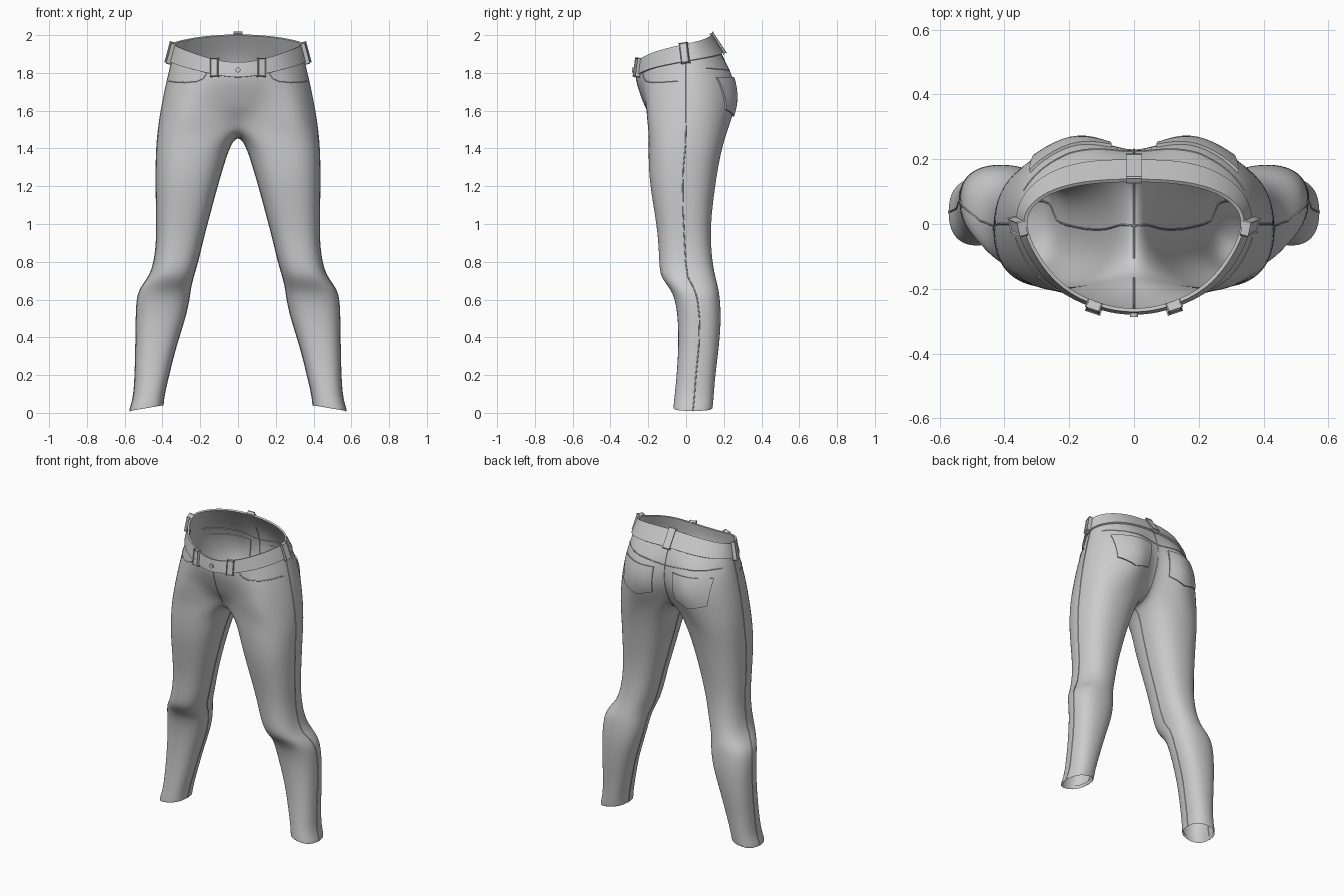
import bpy, bmesh, math
from mathutils import Vector, Matrix
from mathutils.bvhtree import BVHTree

if "Cube" in bpy.data.objects:
    bpy.data.objects.remove(bpy.data.objects["Cube"])


def make(name, verts, faces):
    me = bpy.data.meshes.new(name)
    me.from_pydata([tuple(v) for v in verts], [], faces)
    ob = bpy.data.objects.new(name, me)
    bpy.context.collection.objects.link(ob)
    return ob


def finish(ob, mirror=True, subsurf=0, thick=0, offset=1):
    """Add the usual modifiers, apply them and smooth by angle."""
    if mirror:
        m = ob.modifiers.new("mirror", 'MIRROR')
        m.use_clip = True
    if subsurf:
        s = ob.modifiers.new("smooth", 'SUBSURF')
        s.levels = s.render_levels = subsurf
    if thick:
        t = ob.modifiers.new("thickness", 'SOLIDIFY')
        t.thickness, t.offset = thick, offset
    bpy.ops.object.select_all(action='DESELECT')
    ob.select_set(True)
    bpy.context.view_layer.objects.active = ob
    bpy.ops.object.convert(target='MESH')
    bpy.ops.object.shade_smooth_by_angle(angle=math.radians(40))
    return bpy.context.view_layer.objects.active


def half_row(pts):
    """Seven points from centre front to centre back -> 13 along a spline."""
    p = [Vector(q) for q in pts]
    flip = lambda v: Vector((-v.x, v.y, v.z))
    e = [flip(p[1])] + p + [flip(p[-2])]
    out = []
    for i in range(1, len(p)):
        out += [e[i], (9 * (e[i] + e[i + 1]) - e[i - 1] - e[i + 2]) / 16]
    return out + [p[-1]]


def leg_row(z, outer, inner, front, back):
    """Rounded-square section with 12 outer and 5 inner segments."""
    angs = [-130 + 260 * i / 12 for i in range(13)] + [150, 170, 190, 210]
    cx, cy = (outer + inner) / 2, (front + back) / 2
    a, b = (outer - inner) / 2, (back - front) / 2
    row = []
    for g in angs:
        c, s = math.cos(math.radians(g)), math.sin(math.radians(g))
        x = cx + a * 1.015 * math.copysign(abs(c) ** 0.84, c)
        y = cy + b * 1.015 * math.copysign(abs(s) ** 0.84, s)
        tilt = 0.03 * (outer - x) / (outer - inner) if z < 0.1 else 0
        row.append(Vector((x, y, z + tilt)))
    return row


# Half sections of the hips, from the waist edge to the crotch
waist_top = half_row([(0, -.262, 1.85), (.12, -.24, 1.865), (.245, -.165, 1.905), (.335, -.01, 1.945),
                      (.29, .075, 1.965), (.17, .12, 1.985), (0, .13, 1.995)])
waist_low = half_row([(0, -.27, 1.775), (.12, -.25, 1.79), (.265, -.17, 1.825), (.358, 0, 1.86),
                      (.31, .115, 1.88), (.18, .18, 1.895), (0, .19, 1.905)])
hips = [waist_top, waist_low,
        half_row([(0, -.247, 1.70), (.13, -.235, 1.715), (.29, -.185, 1.735), (.383, 0, 1.755),
                  (.335, .16, 1.77), (.17, .26, 1.78), (0, .23, 1.785)]),
        half_row([(0, -.21, 1.60), (.13, -.207, 1.62), (.31, -.195, 1.63), (.407, 0, 1.64),
                  (.355, .17, 1.64), (.17, .285, 1.65), (0, .215, 1.65)]),
        half_row([(0, -.155, 1.535), (.14, -.197, 1.54), (.33, -.195, 1.54), (.425, 0, 1.54),
                  (.365, .17, 1.53), (.17, .245, 1.54), (0, .165, 1.56)])]
hips[-1] += [Vector((0, y, z)) for y, z in ((.10, 1.50), (.03, 1.475), (-.04, 1.47), (-.10, 1.485))]

# Leg sections: height, outer x, inner x, front y, back y
legs = [leg_row(*r) for r in (
    (1.42, .432, .043, -.20, .195), (1.30, .435, .08, -.198, .17), (1.2, .435, .11, -.19, .155),
    (1.05, .432, .15, -.165, .135), (.92, .430, .185, -.147, .13), (.80, .443, .212, -.143, .14),
    (.72, .47, .237, -.137, .155), (.66, .52, .252, -.085, .172), (.6, .537, .258, -.058, .18),
    (.5, .54, .28, -.043, .186), (.35, .542, .33, -.04, .175), (.2, .545, .366, -.05, .155),
    (.08, .553, .388, -.06, .147), (.03, .57, .395, -.066, .143), (0, .575, .397, -.068, .14),
    (.03, .565, .405, -.06, .13))]

# Body: hips and legs as one mirrored loft
verts, starts = [], []
for row in hips + legs:
    starts.append(len(verts))
    verts += row
faces = []
for i in range(len(starts) - 1):
    a, b = starts[i], starts[i + 1]
    n = 12 if i < len(hips) - 1 else 17
    for j in range(n):
        k = (j + 1) % 17
        faces.append((a + j, b + j, b + k, a + k))
body = finish(make("trousers_body", verts, faces), subsurf=2)
bpy.context.view_layer.update()
tree = BVHTree.FromObject(body, bpy.context.evaluated_depsgraph_get())

# Waistband
band = [v + Vector((0, 0, .004)) for v in waist_top] + list(waist_low)
finish(make("waistband", band, [(j, 13 + j, 14 + j, j + 1) for j in range(12)]), subsurf=2, thick=.011)


# Belt loops at the front, sides and centre back
def belt_loop(name, j, mirror):
    top, low = waist_top[j], waist_low[j]
    along = (waist_top[j + 1] - waist_top[j - 1]) if j < 12 else Vector((-1, 0, 0))
    along.normalize()
    up = (top - low)
    length = up.length + .02
    up.normalize()
    out = along.cross(up).normalized()
    along = up.cross(out)
    rot = Matrix((along, out, up)).transposed()
    mid = (top + low) / 2 + out * .013
    bm = bmesh.new()
    bmesh.ops.create_cube(bm, size=1)
    for v in bm.verts:
        v.co = mid + rot @ Vector((v.co.x * .042, v.co.y * .018, v.co.z * length))
    bmesh.ops.bevel(bm, geom=bm.edges[:], offset=.004, segments=1, affect='EDGES')
    ob = make(name, [], [])
    bm.to_mesh(ob.data)
    bm.free()
    finish(ob, mirror)


belt_loop("front_belt_loop", 2, True)
belt_loop("side_belt_loop", 6, True)
belt_loop("back_belt_loop", 12, False)

# Waist button
bpy.ops.mesh.primitive_cylinder_add(vertices=16, radius=.013, depth=.014, location=(0, -.28, 1.815),
                                    rotation=(math.radians(90), 0, 0))
bpy.context.object.name = "waist_button"
finish(bpy.context.object, mirror=False)


# Raised seams: thin tubes laid on the cloth
def seam(name, pts, mirror=True, r=.003):
    cu = bpy.data.curves.new(name, 'CURVE')
    cu.dimensions = '3D'
    cu.bevel_depth, cu.bevel_resolution = r, 1
    fine = []
    for p, q in zip(pts, pts[1:]):
        fine += [p.lerp(q, t / 4) for t in range(4)]
    fine = [tree.find_nearest(p)[0] for p in fine + [pts[-1]]]
    sp = cu.splines.new('POLY')
    sp.points.add(len(fine) - 1)
    for s, p in zip(sp.points, fine):
        s.co = (*p, 1)
    ob = bpy.data.objects.new(name, cu)
    bpy.context.collection.objects.link(ob)
    finish(ob, False)
    if mirror:
        finish(bpy.context.object, True)


def on_cloth(x, z, side):
    hit = tree.ray_cast(Vector((x, side, z)), Vector((0, -side, 0)))[0]
    return hit or tree.find_nearest(Vector((x, 0, z)))[0]


seam("side_seam", [r[6] for r in (hips + legs)[1:-1]])
seam("inner_leg_seam", [(r[14] + r[15]) / 2 for r in [hips[-1]] + legs[:-1]])
seam("fly_seam", [r[0] for r in hips[1:]], False)
seam("seat_seam", [r[12] for r in hips[1:]] + hips[-1][13:], False)
seam("front_pocket_seam", [on_cloth(x, z, -1) for x, z in
                           ((.165, 1.80), (.185, 1.77), (.22, 1.755), (.28, 1.75), (.33, 1.752), (.365, 1.757))])
seam("back_yoke_seam", [on_cloth(x, z, 1) for x, z in
                        ((.002, 1.80), (.1, 1.81), (.2, 1.815), (.28, 1.82), (.34, 1.825))])

# Back pockets: pointed patches projected onto the seat
n = 10
pv = []
for i in range(n + 1):
    for j in range(n + 1):
        u, v = j / n, i / n
        x = .195 + (u - .5) * (.25 - .03 * v)
        low = 1.605 - .035 * (1 - abs(2 * u - 1))
        pv.append(on_cloth(x, 1.775 + (low - 1.775) * v, 1) + Vector((0, .003, 0)))
pf = [(i * (n + 1) + j, i * (n + 1) + j + 1, (i + 1) * (n + 1) + j + 1, (i + 1) * (n + 1) + j)
      for i in range(n) for j in range(n)]
finish(make("back_pocket", pv, pf), thick=.014, offset=0)
